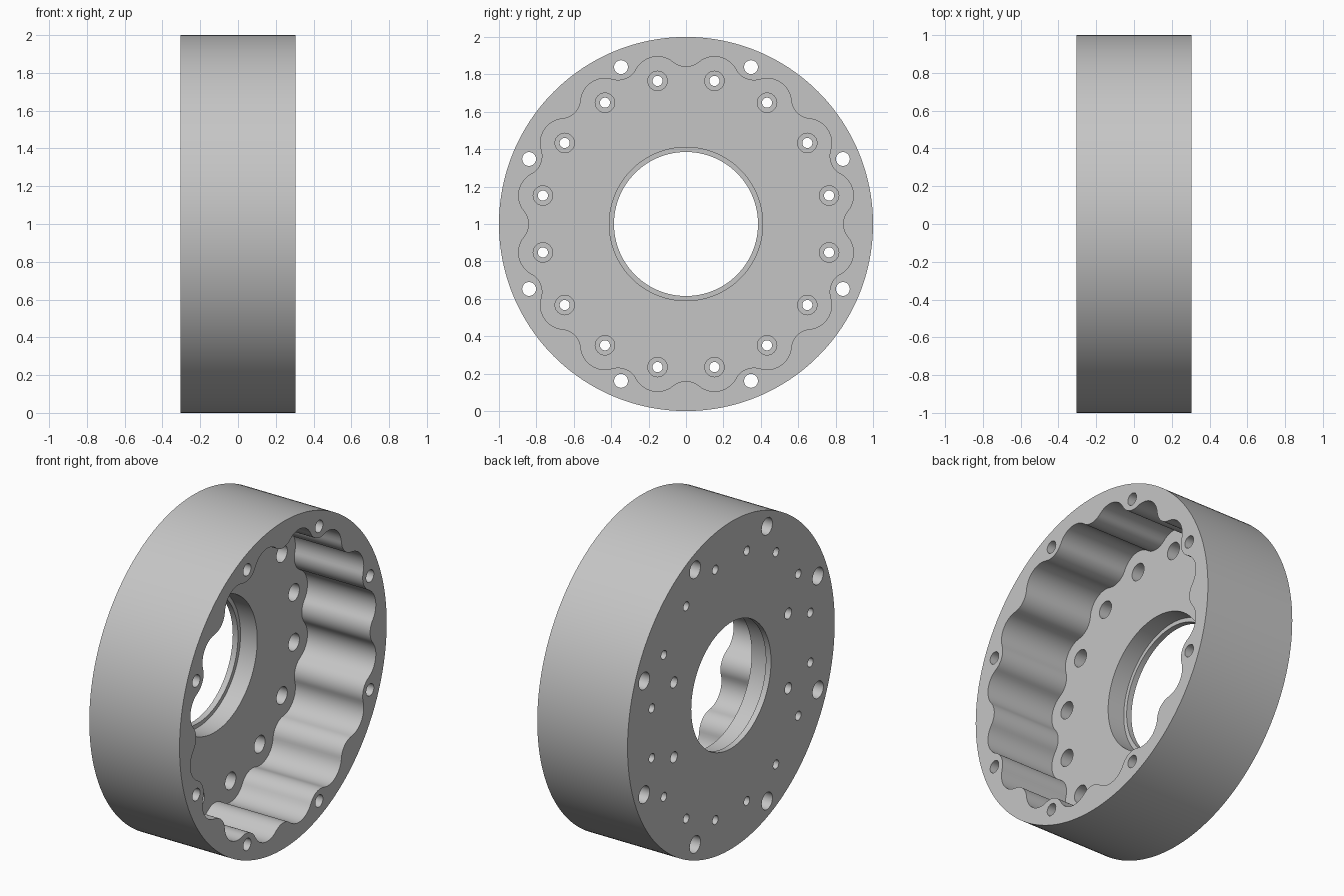
import bpy, bmesh, math
from math import sin, cos, pi, radians

HALF = 0.305          # half the housing width along x
FLOOR = -0.157        # inner floor of the cavity
PITCH_R = 0.78        # circle of the lobes and floor holes
LOBE_R, VALLEY_R = 0.13, 0.84
LOBES = 16

default = bpy.data.objects.get("Cube")
if default:
    bpy.data.objects.remove(default, do_unlink=True)

metal = bpy.data.materials.new("light_grey_metal")
metal.use_nodes = True
GREY = (0.56, 0.56, 0.56, 1)
metal.diffuse_color = GREY
metal.node_tree.nodes["Principled BSDF"].inputs["Base Color"].default_value = GREY


def prism(bm, rings):
    """Closed solid through a list of (x, outline) rings along the x axis."""
    loops = [[bm.verts.new((x, y, z)) for y, z in outline] for x, outline in rings]
    for a, b in zip(loops, loops[1:]):
        for i in range(len(a)):
            j = (i + 1) % len(a)
            bm.faces.new((a[i], a[j], b[j], b[i]))
    bm.faces.new(loops[0][::-1])
    bm.faces.new(loops[-1])


def circle(r, n, cy=0, cz=0):
    return [(cy + r * cos(2 * pi * i / n), cz + r * sin(2 * pi * i / n)) for i in range(n)]


def stepped(bm, profile, n, radius=0, angle=0):
    """Stepped round plug, profile given as (x, radius) pairs."""
    cy, cz = radius * cos(angle), radius * sin(angle)
    prism(bm, [(x, circle(r, n, cy, cz)) for x, r in profile])


def make(name, bm):
    bmesh.ops.recalc_face_normals(bm, faces=bm.faces)
    mesh = bpy.data.meshes.new(name)
    bm.to_mesh(mesh)
    bm.free()
    mesh.materials.append(metal)
    obj = bpy.data.objects.new(name, mesh)
    bpy.context.collection.objects.link(obj)
    return obj


def scalloped_outline(steps=12):
    """Lobes joined by tangent rounded bumps."""
    half = pi / LOBES
    lx, ly = PITCH_R * cos(half), PITCH_R * sin(half)
    d = VALLEY_R - lx
    bump = (d * d + ly * ly - LOBE_R ** 2) / (2 * (LOBE_R - d))
    bump_c = VALLEY_R + bump
    lean = math.atan2(ly, bump_c - lx)
    sweep = lean + half
    pts = []
    for k in range(LOBES):
        valley = 2 * k * half
        axis = valley + half
        for i in range(steps):
            a = valley + pi + lean - 2 * lean * i / steps
            pts.append((bump_c * cos(valley) + bump * cos(a),
                        bump_c * sin(valley) + bump * sin(a)))
        # reorder the bump so the outline runs counter-clockwise
        first = len(pts) - steps
        pts[first:] = [(bump_c * cos(valley) + bump * cos(valley + pi + lean - 2 * lean * i / steps),
                        bump_c * sin(valley) + bump * sin(valley + pi + lean - 2 * lean * i / steps))
                       for i in range(steps)]
        for i in range(steps):
            a = axis - sweep + 2 * sweep * i / steps
            pts.append((PITCH_R * cos(axis) + LOBE_R * cos(a),
                        PITCH_R * sin(axis) + LOBE_R * sin(a)))
    return pts


# Housing blank
bm = bmesh.new()
stepped(bm, [(-HALF, 1), (HALF, 1)], 192)
housing = make("ring_housing", bm)

# Scalloped cavity, open on the left side
bm = bmesh.new()
outline = scalloped_outline()
prism(bm, [(FLOOR, outline), (HALF + 0.1, outline)])
cavity = make("cavity_cutter", bm)

# Central bore with a thin retaining lip
bm = bmesh.new()
stepped(bm, [(-HALF - 0.1, 0.385), (-HALF + 0.035, 0.385),
             (-HALF + 0.035, 0.41), (0, 0.41)], 128)
bore = make("bore_cutter", bm)

# Bolt holes
bm = bmesh.new()
for k in range(LOBES):      # counterbored floor holes
    stepped(bm, [(-HALF - 0.1, 0.027), (FLOOR - 0.08, 0.027),
                 (FLOOR - 0.08, 0.052), (0, 0.052)], 32,
            PITCH_R, (2 * k + 1) * pi / LOBES)
for k in range(8):          # rim holes, counterbored from the closed side
    stepped(bm, [(-HALF - 0.1, 0.052), (-HALF + 0.12, 0.052),
                 (-HALF + 0.12, 0.037), (HALF + 0.1, 0.037)], 32,
            0.908, radians(22.5 + 45 * k))
for deg in (22.5, 157.5, 202.5, 337.5):     # blind mounting holes
    stepped(bm, [(-HALF - 0.1, 0.033), (-HALF + 0.1, 0.033)], 32, 0.597, radians(deg))
holes = make("hole_cutter", bm)

# Cut, then discard the cutters
for cutter in (cavity, bore, holes):
    cutter.hide_render = True
    mod = housing.modifiers.new(cutter.name, "BOOLEAN")
    mod.operation, mod.solver, mod.object = "DIFFERENCE", "EXACT", cutter
graph = bpy.context.evaluated_depsgraph_get()
cut_mesh = bpy.data.meshes.new_from_object(housing.evaluated_get(graph))
housing.modifiers.clear()
housing.data = cut_mesh
for cutter in (cavity, bore, holes):
    bpy.data.objects.remove(cutter, do_unlink=True)

# Stand on the ground and smooth the curved walls
housing.location.z = 1
bpy.ops.object.select_all(action="DESELECT")
housing.select_set(True)
bpy.context.view_layer.objects.active = housing
bpy.ops.object.shade_smooth_by_angle(angle=radians(30))
